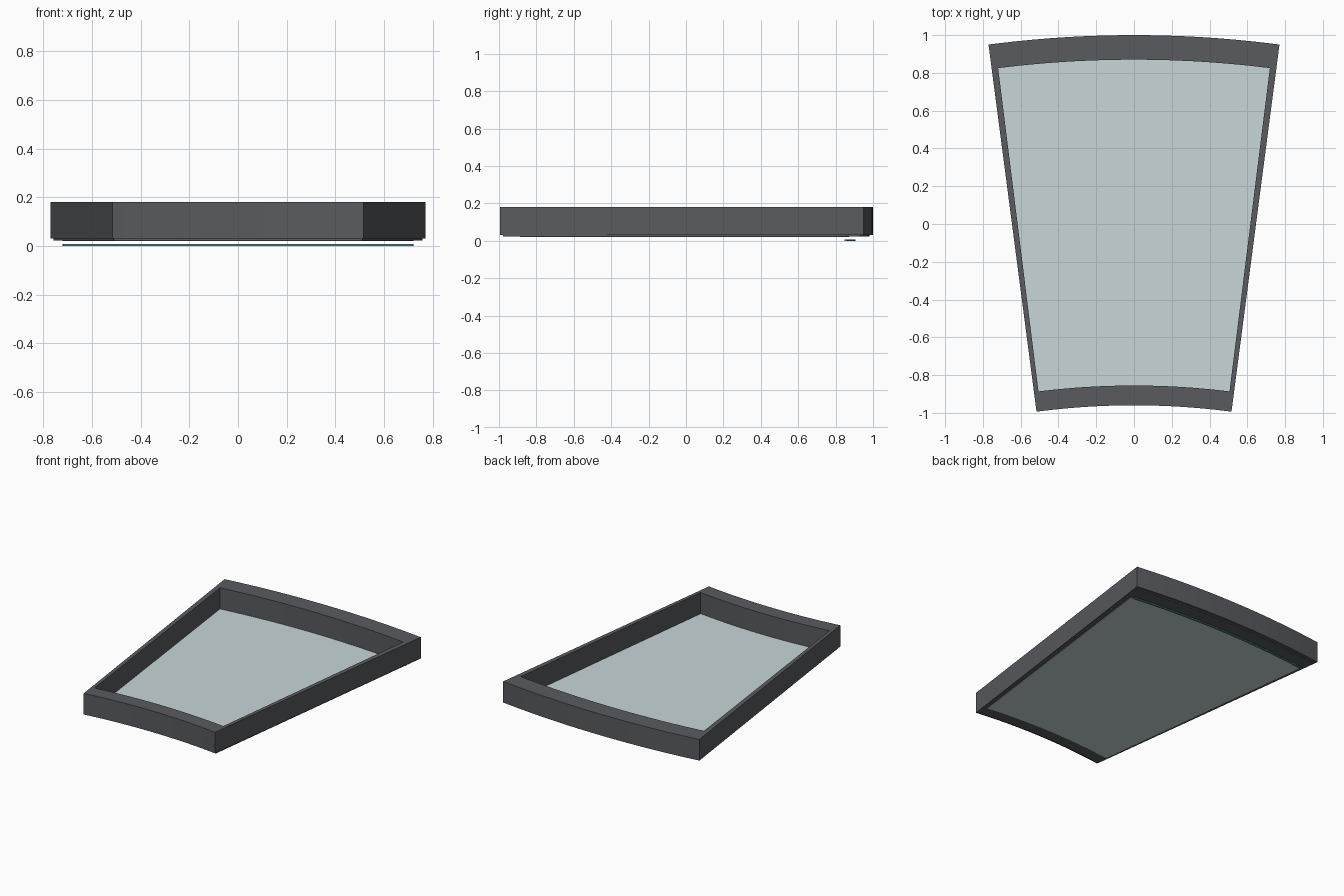
import bpy
from math import sin, cos, radians

if "Cube" in bpy.data.objects:
    bpy.data.objects.remove(bpy.data.objects["Cube"])

CY = -4.94          # centre of the circle the frame is cut from
SEG = 24            # steps along each arc
DARK = (0.10, 0.105, 0.115, 1)


def material(name, color):
    m = bpy.data.materials.new(name)
    m.diffuse_color = color
    m.use_nodes = True
    m.node_tree.nodes["Principled BSDF"].inputs["Base Color"].default_value = m.diffuse_color
    return m


def sector_loop(r_in, r_out, half_deg):
    """Outline of an arc sector, counter-clockwise from above."""
    angles = [radians(half_deg * (1 - 2 * i / SEG)) for i in range(SEG + 1)]
    outer = [(r_out * sin(a), CY + r_out * cos(a)) for a in angles]
    inner = [(r_in * sin(a), CY + r_in * cos(a)) for a in reversed(angles)]
    return outer + inner


def make_object(name, verts, faces, mat):
    mesh = bpy.data.meshes.new(name)
    mesh.from_pydata(verts, [], faces)
    obj = bpy.data.objects.new(name, mesh)
    bpy.context.collection.objects.link(obj)
    mesh.materials.append(mat)
    bpy.ops.object.select_all(action='DESELECT')
    obj.select_set(True)
    bpy.context.view_layer.objects.active = obj
    bpy.ops.object.shade_smooth_by_angle(angle=radians(30))
    return obj


def ring(name, outer, inner, z0, z1, mat):
    """Closed frame between two matching outlines."""
    n = len(outer)
    verts = [(x, y, z) for loop, z in
             ((outer, z0), (outer, z1), (inner, z1), (inner, z0)) for x, y in loop]
    faces = []
    for k in range(4):
        a, b = k * n, ((k + 1) % 4) * n
        for i in range(n):
            j = (i + 1) % n
            faces.append((a + i, a + j, b + j, b + i))
    return make_object(name, verts, faces, mat)


def slab(name, r_in, r_out, half_deg, z0, z1, mat):
    """Solid arc sector, capped with quads running across it."""
    loop = sector_loop(r_in, r_out, half_deg)
    n = len(loop)
    verts = [(x, y, z) for z in (z0, z1) for x, y in loop]
    faces = [(i, (i + 1) % n, n + (i + 1) % n, n + i) for i in range(n)]
    for i in range(SEG):
        q = (i, i + 1, n - 2 - i, n - 1 - i)
        faces.append(tuple(n + v for v in q))
        faces.append(q[::-1])
    return make_object(name, verts, faces, mat)


frame_mat = material("dark_metal", DARK)
glass_mat = material("pale_glass", (0.58, 0.67, 0.69, 1))
teal_mat = material("teal", (0.10, 0.30, 0.35, 1))

# Main frame
opening = sector_loop(4.085, 5.81, 7.11)
ring("frame", sector_loop(3.98, 5.94, 7.45), opening, 0.03, 0.18, frame_mat)

# Thin lip below the frame
ring("lower_lip", sector_loop(3.995, 5.92, 7.35), opening, 0.022, 0.03, frame_mat)

# Glass pane at the bottom of the opening
slab("glass_pane", 4.083, 5.812, 7.12, 0.02, 0.03, glass_mat)

# Slim strip hanging under the wide end
slab("edge_strip", 5.832, 5.846, 7.08, 0.0, 0.008, teal_mat)
